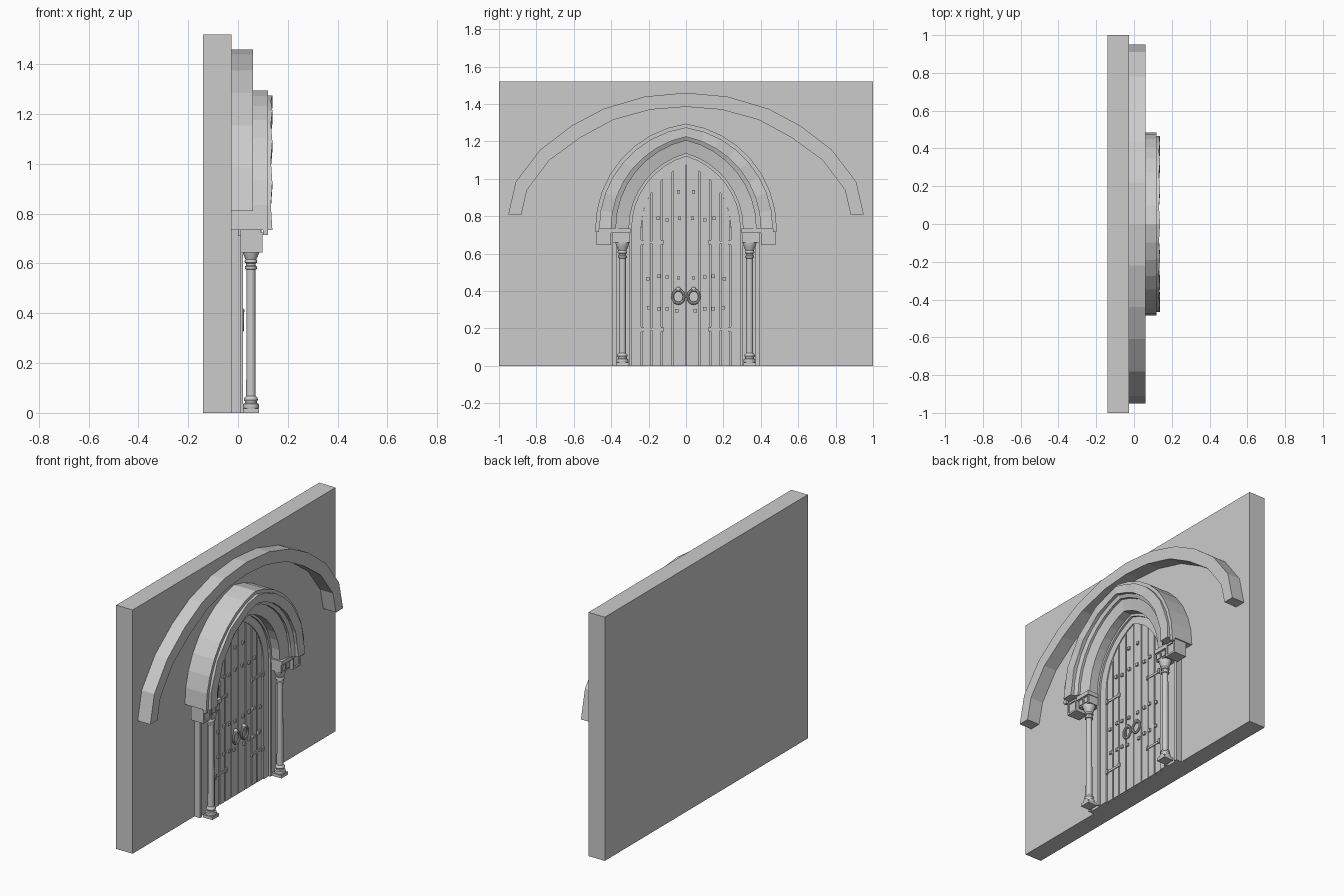
import bpy, bmesh, math

if "Cube" in bpy.data.objects:
    bpy.data.objects.remove(bpy.data.objects["Cube"])

ZS = 0.735      # springing height of the pointed arches
WALL = -0.027   # front plane of the wall
SEG = 8         # segments per arch half


def make(name, verts, faces, smooth=False):
    me = bpy.data.meshes.new(name)
    me.from_pydata(verts, [], faces)
    bm = bmesh.new()
    bm.from_mesh(me)
    bmesh.ops.recalc_face_normals(bm, faces=bm.faces)
    bm.to_mesh(me)
    bm.free()
    ob = bpy.data.objects.new(name, me)
    bpy.context.collection.objects.link(ob)
    if smooth:
        bpy.context.view_layer.objects.active = ob
        bpy.ops.object.select_all(action='DESELECT')
        ob.select_set(True)
        bpy.ops.object.shade_smooth_by_angle(angle=math.radians(40))
    return ob


def loft(name, rows, smooth=False):
    """Join closed sections with quads and cap both ends."""
    n = len(rows[0])
    verts = [p for r in rows for p in r]
    faces = [(i * n + j, i * n + (j + 1) % n, (i + 1) * n + (j + 1) % n, (i + 1) * n + j)
             for i in range(len(rows) - 1) for j in range(n)]
    faces += [tuple(range(n)), tuple(range(len(verts) - n, len(verts)))]
    return make(name, verts, faces, smooth)


def prism(name, pts, x0, x1):
    return loft(name, [[(x, y, z) for y, z in pts] for x in (x0, x1)])


def box(name, x0, x1, y0, y1, z0, z1):
    return prism(name, [(y0, z0), (y1, z0), (y1, z1), (y0, z1)], x0, x1)


def arc(w, h):
    """Radius and centre of a two-centred pointed arch."""
    rise = h - ZS
    r = (w * w + rise * rise) / (2 * w)
    return r, w - r


def arch(name, prof, base=ZS, wave=0.0):
    """Sweep a profile of ((half width, apex), x) round a pointed arch."""
    half = []
    if base < ZS:
        half.append([(x, w, base) for (w, h), x in prof])
    for i in range(SEG + 1):
        row = []
        for (w, h), x in prof:
            r, c = arc(w, h)
            a = math.acos(-c / r) * i / SEG
            dx = wave * (-1) ** i if x > 0.125 else 0
            row.append((x + dx, c + r * math.cos(a), ZS + r * math.sin(a)))
        half.append(row)
    other = [[(x, -y, z) for x, y, z in r] for r in half[:-1]]
    return loft(name, half + other[::-1])


# Wall slab
box("wall", -0.14, WALL, -1, 1, 0, 1.52)

# Wide relieving arch
outer = [(0.95, .81), (.91, .985), (.78, 1.155), (.61, 1.285), (.44, 1.375), (.22, 1.44), (0, 1.46)]
inner = [(0.88, .81), (.85, .94), (.73, 1.10), (.565, 1.22), (.39, 1.315), (.19, 1.37), (0, 1.385)]
rows = [[(WALL, *o), (.06, *o), (.06, *i), (WALL, *i)] for o, i in zip(outer, inner)]
rows += [[(x, -y, z) for x, y, z in r] for r in rows[-2::-1]]
loft("wide_arch", rows)

# Stepped portal arch and the door frame inside it
R = [(.485, 1.295), (.465, 1.275), (.40, 1.225), (.375, 1.205),
     (.305, 1.135), (.29, 1.12), (.24, 1.075)]
arch("portal_arch", [(R[0], WALL), (R[0], .12), (R[1], .12), (R[1], .135), (R[2], .135),
                     (R[2], .115), (R[3], .105), (R[3], .09), (R[4], .075), (R[4], WALL)],
     wave=0.003)
arch("arch_lip", [(R[0], .10), (R[0], .12), (R[1], .12), (R[1], .10)], base=0.715)
arch("door_frame", [(R[4], WALL), (R[4], .02), (R[5], .02), (R[5], .008),
                    (R[6], .008), (R[6], WALL)], base=0.0)

# Column silhouette as (radius, height)
COL = [(.031, .018), (.033, .026), (.031, .036), (.024, .04), (.024, .046), (.028, .052),
       (.026, .062), (.019, .068), (.018, .575), (.024, .578), (.024, .588), (.019, .592),
       (.019, .6), (.025, .603), (.025, .612), (.022, .616), (.03, .635), (.037, .655), (.037, .66)]
r6, c6 = arc(*R[6])
EDGES = [0, .07, .13, .185, .24]
STUDS = [(.04, .93), (.035, .79), (.1, .78), (.15, .79),
         (.04, .47), (.1, .475), (.145, .48), (.205, .465),
         (.05, .295), (.1, .305), (.145, .305), (.2, .31)]

# Door backing
back = [(y / 20 * .24, ZS + math.sqrt(max(0, r6 ** 2 - (abs(y / 20 * .24) - c6) ** 2)))
        for y in range(-20, 21)]
prism("door_backing", [(.24, 0), (-.24, 0)][::-1] + back[::-1], WALL, -.012)

for s in (-1, 1):
    side = "left" if s < 0 else "right"

    def sbox(name, x0, x1, y0, y1, z0, z1):
        return box(f"{name}_{side}", x0, x1, s * y0, s * y1, z0, z1)

    # Jamb behind the column
    sbox("jamb", WALL, .002, .305, .39, 0, ZS)
    sbox("jamb_outer_strip", WALL, .012, .372, .392, 0, ZS)

    # Column, plinth and impost
    loft(f"column_{side}", [[(.052 + r * math.cos(k * math.pi / 8),
                              s * .34 + r * math.sin(k * math.pi / 8), z) for k in range(16)]
                            for r, z in COL], True)
    sbox("column_plinth", .02, .085, .307, .373, 0, .018)
    sbox("impost", .0, .085, .30, .392, .66, .71)
    sbox("impost_cap", .0, .095, .296, .40, .71, ZS)
    for y in (.308, .351):
        sbox("impost_panel", .085, .09, y, y + .033, .668, .702)

    # Corner block with a raised border
    sbox("corner_block", .01, .09, .40, .478, .645, ZS)
    for b in ((.40, .478, .645, .656), (.40, .478, .715, .727),
              (.40, .411, .656, .715), (.467, .478, .656, .715)):
        sbox("corner_block_border", .09, .098, *b)

    # Door planks following the arch
    for a, b in zip(EDGES, EDGES[1:]):
        a, b = a + .004, b - .004
        top = [(s * y, ZS + math.sqrt(r6 ** 2 - (y - c6) ** 2))
               for y in (b + (a - b) * k / 3 for k in range(4))]
        prism(f"door_plank_{side}", [(s * a, 0), (s * b, 0)] + top, -.02, .002)

    # Studs and hinge straps
    for y, z in STUDS:
        sbox("stud", 0, .012, y - .009, y + .009, z - .009, z + .009)
    for z in (.195, .66):
        sbox("hinge_strap", 0, .007, .125, .24, z - .007, z + .007)
        sbox("hinge_tip", 0, .011, .12, .134, z - .012, z + .012)
        sbox("hinge_knuckle", 0, .014, .226, .24, z - .014, z + .014)

    # Ring handle and its boss
    bpy.ops.mesh.primitive_torus_add(major_radius=.031, minor_radius=.007, major_segments=20,
                                     minor_segments=8, location=(.018, s * .041, .37),
                                     rotation=(0, math.pi / 2, 0))
    ring = bpy.context.object
    ring.name = f"ring_handle_{side}"
    ring.scale = (1.15, 1, 1)
    bpy.ops.object.shade_smooth_by_angle()
    bpy.ops.mesh.primitive_uv_sphere_add(segments=12, ring_count=8, radius=.013,
                                         location=(.013, s * .041, .41))
    bpy.context.object.name = f"handle_boss_{side}"
    bpy.ops.object.shade_smooth_by_angle()
